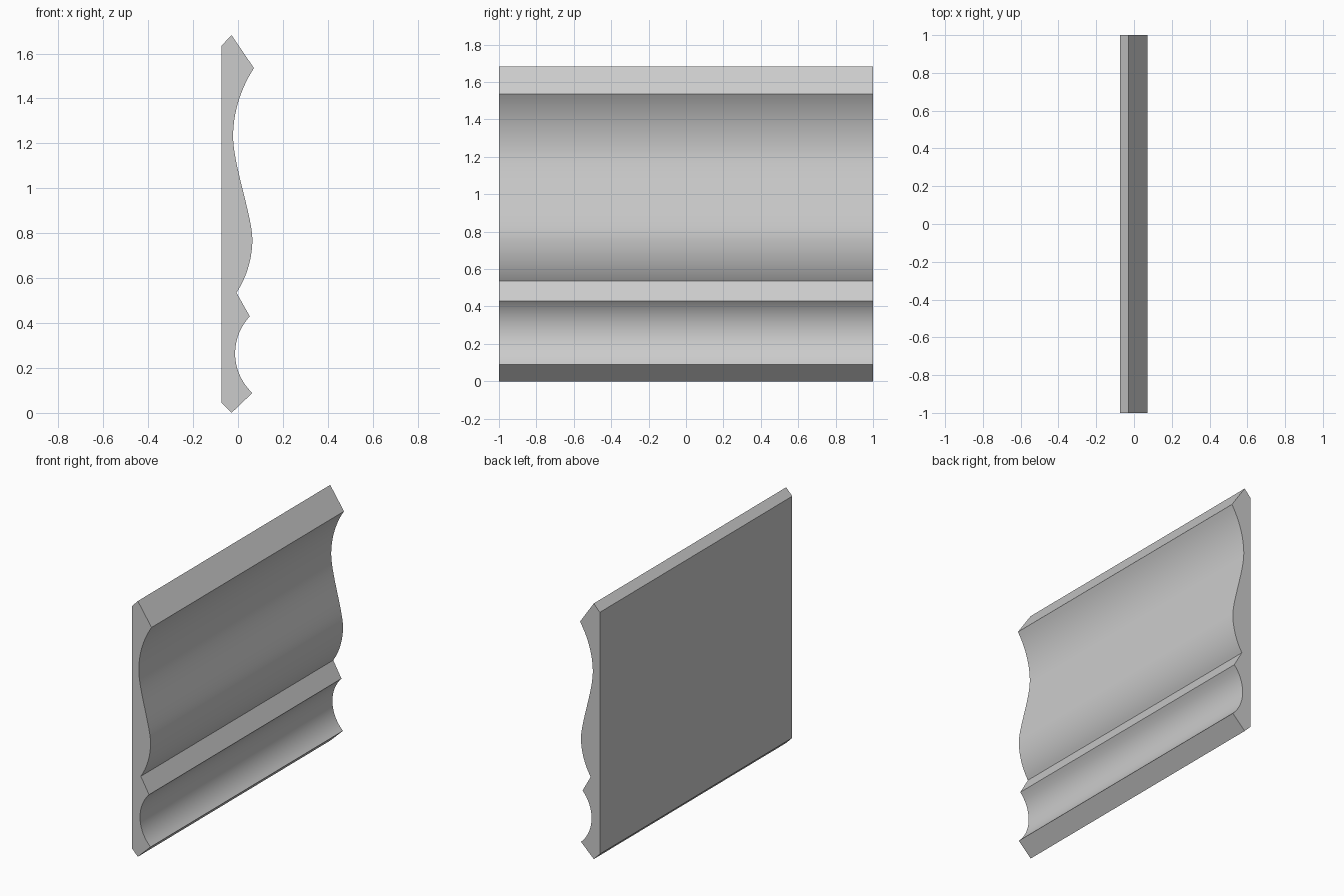
import bpy, bmesh, math
from mathutils import Vector
from mathutils.geometry import interpolate_bezier

if "Cube" in bpy.data.objects:
    bpy.data.objects.remove(bpy.data.objects["Cube"])


def curve(a, ha, hb, b, n=14):
    """Bezier run in the x-z profile plane, given as 2D points."""
    pts = [Vector((p[0], p[1], 0)) for p in (a, ha, hb, b)]
    return [(p.x, p.y) for p in interpolate_bezier(*pts, n)]


def arc(cx, cz, r, a0, a1, n=18):
    """Circular run in the x-z profile plane, angles in degrees."""
    angs = [math.radians(a0 + (a1 - a0) * i / (n - 1)) for i in range(n)]
    return [(cx + r * math.cos(t), cz + r * math.sin(t)) for t in angs]


# Bevelled back and top edge
profile = [(-0.073, 0.045), (-0.073, 1.635), (-0.029, 1.682)]
# Ogee: upper hollow, transition, lower belly
profile += curve((0.071, 1.535), (0.011, 1.443), (-0.022, 1.336), (-0.022, 1.228))
profile += curve((-0.022, 1.228), (-0.022, 1.11), (0.064, 0.87), (0.064, 0.773))[1:]
profile += curve((0.064, 0.773), (0.064, 0.69), (0.039, 0.604), (-0.007, 0.535))[1:]
# Fillet step and lower cove
profile += arc(0.227, 0.265, 0.24, 136.6, 227.2)
# Bottom point
profile += [(-0.029, 0.0)]

# Extrude the profile along y
bm = bmesh.new()
face = bm.faces.new([bm.verts.new((x, -1, z)) for x, z in profile])
ext = bmesh.ops.extrude_face_region(bm, geom=[face], use_keep_orig=True)
moved = [g for g in ext["geom"] if isinstance(g, bmesh.types.BMVert)]
bmesh.ops.translate(bm, verts=moved, vec=(0, 2, 0))
bmesh.ops.recalc_face_normals(bm, faces=bm.faces[:])

mesh = bpy.data.meshes.new("crown_moulding")
bm.to_mesh(mesh)
bm.free()
obj = bpy.data.objects.new("crown_moulding", mesh)
bpy.context.collection.objects.link(obj)
bpy.context.view_layer.objects.active = obj
obj.select_set(True)
bpy.ops.object.shade_smooth_by_angle(angle=math.radians(30))
